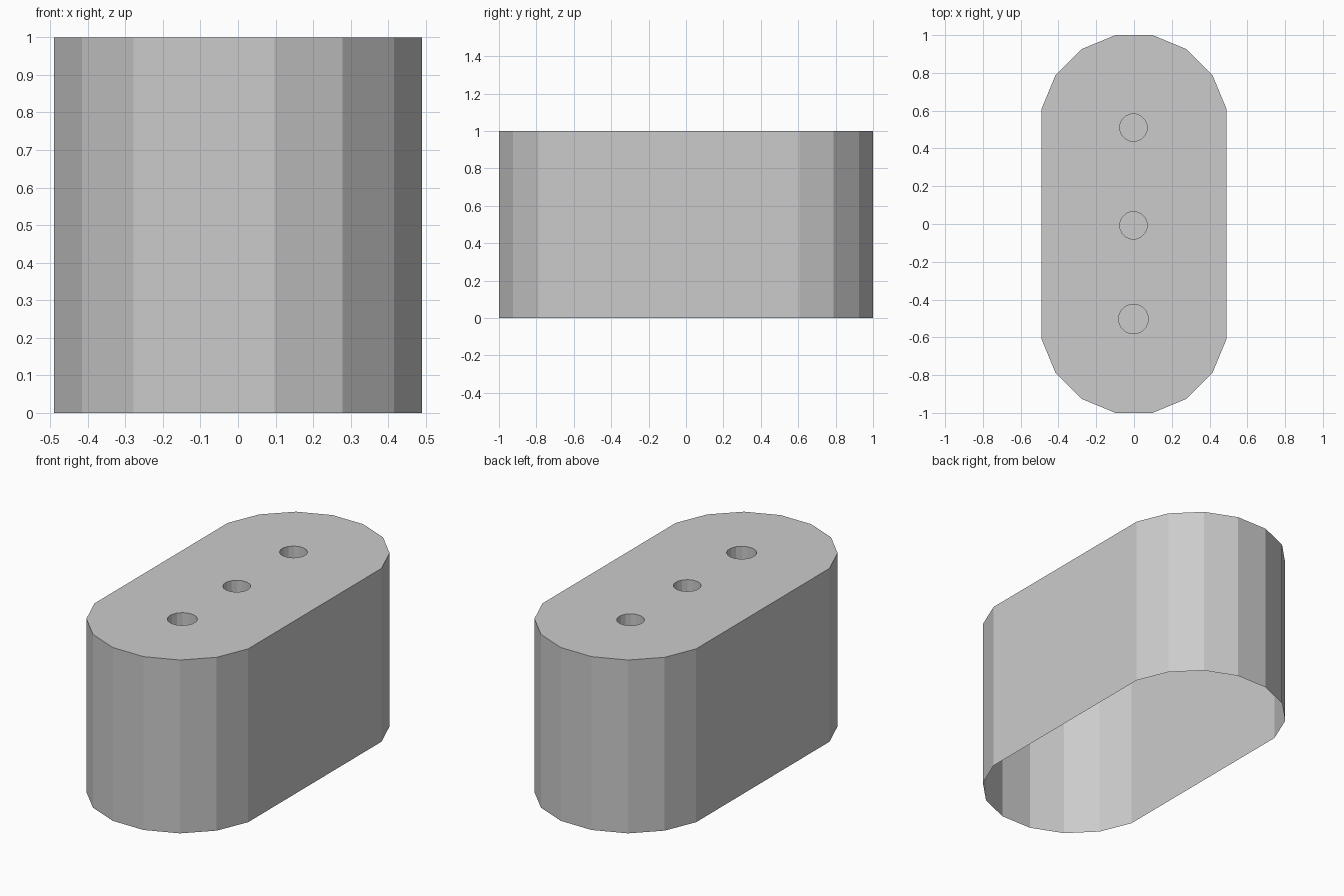
import bpy, bmesh
from math import pi, cos, sin

if "Cube" in bpy.data.objects:
    bpy.data.objects.remove(bpy.data.objects["Cube"])

HEIGHT = 1.0
HOLE_DEPTH = 0.3
HOLES = [(0.51, 0.073), (-0.007, 0.073), (-0.503, 0.079)]  # y, radius


def ring(bm, points, z):
    verts = [bm.verts.new((x, y, z)) for x, y in points]
    edges = [bm.edges.new((v, verts[(i + 1) % len(verts)])) for i, v in enumerate(verts)]
    return verts, edges


def bridge(bm, a, b):
    n = len(a)
    for i in range(n):
        j = (i + 1) % n
        bm.faces.new((a[i], a[j], b[j], b[i]))


def circle(cx, cy, r, n=16):
    angles = [(i + 0.5) * 2 * pi / n for i in range(n)]
    return [(cx + r * cos(a), cy + r * sin(a)) for a in angles]


# Capsule outline: two halves of a 16-sided circle pulled apart
outline = [(x, y + (0.51 if y > 0 else -0.51)) for x, y in circle(0, 0, 0.5)]

bm = bmesh.new()

# Outer wall, open underneath
bottom, _ = ring(bm, outline, 0)
top, cap_edges = ring(bm, outline, HEIGHT)
bridge(bm, bottom, top)

# Blind round holes with floors
for y, r in HOLES:
    rim, edges = ring(bm, circle(-0.003, y, r), HEIGHT)
    floor, _ = ring(bm, circle(-0.003, y, r), HEIGHT - HOLE_DEPTH)
    bridge(bm, floor, rim)
    bm.faces.new(floor)
    cap_edges += edges

# Top plate around the holes
bmesh.ops.triangle_fill(bm, edges=cap_edges, use_beauty=True, normal=(0, 0, 1))
bmesh.ops.recalc_face_normals(bm, faces=bm.faces[:])
bm.normal_update()
cap = [f for f in bm.faces if all(v.co.z > HEIGHT - 0.001 for v in f.verts)]
if cap[0].normal.z < 0:
    bmesh.ops.reverse_faces(bm, faces=bm.faces[:])

mesh = bpy.data.meshes.new("holder_block")
bm.to_mesh(mesh)
bm.free()
block = bpy.data.objects.new("holder_block", mesh)
bpy.context.collection.objects.link(block)
